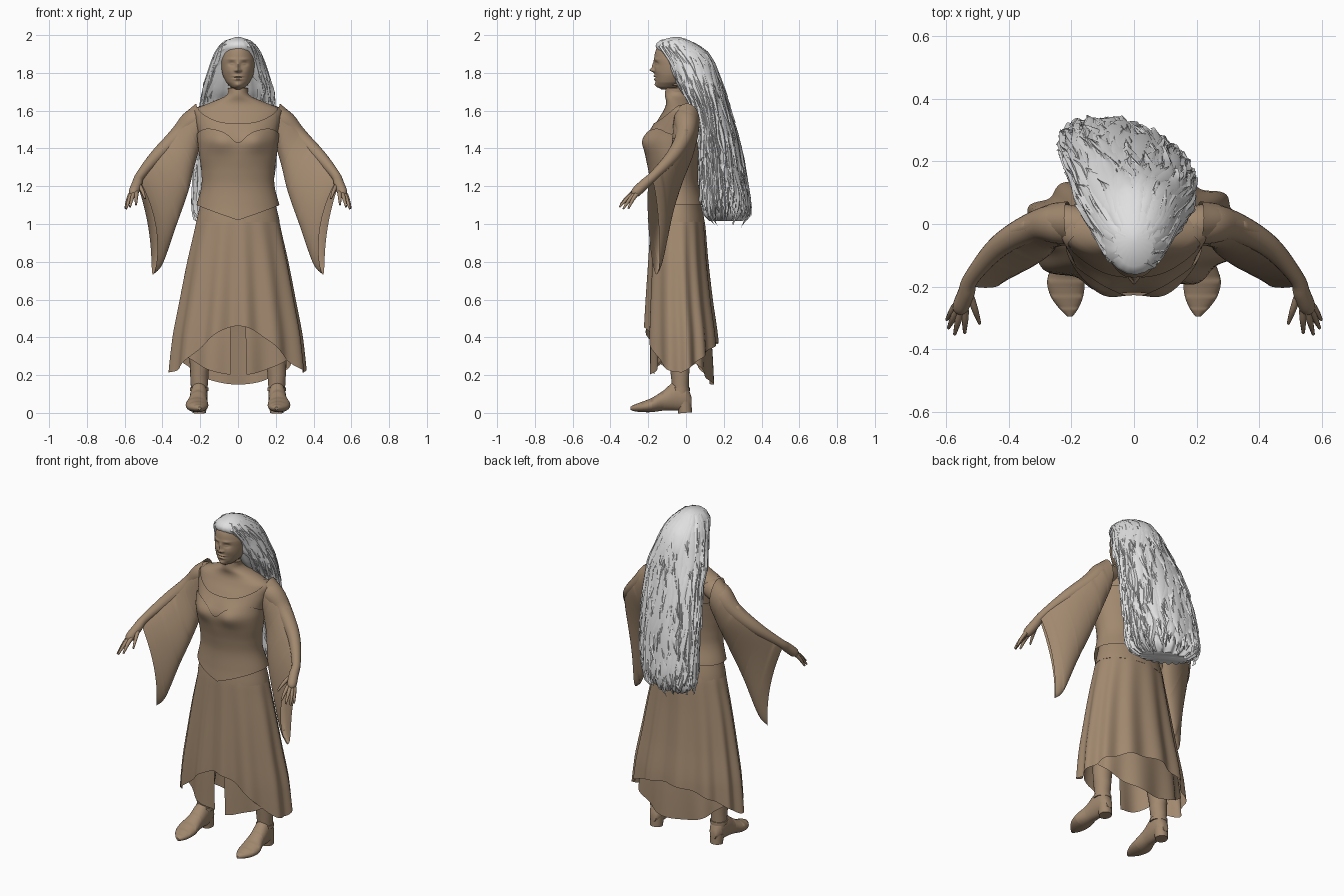
import bpy, bmesh, math, random
from math import sin, cos, pi, exp, tau
from mathutils import Vector

random.seed(4)
if "Cube" in bpy.data.objects:
    bpy.data.objects.remove(bpy.data.objects["Cube"])


def material(name, rgb):
    m = bpy.data.materials.new(name)
    m.use_nodes = True
    m.diffuse_color = (*rgb, 1)
    m.node_tree.nodes["Principled BSDF"].inputs["Base Color"].default_value = (*rgb, 1)
    return m


BROWN = material("warm brown", (0.36, 0.25, 0.16))
GREY = material("light grey", (0.74, 0.74, 0.74))


def finish(name, bm, mat, angle=45):
    bmesh.ops.recalc_face_normals(bm, faces=bm.faces)
    me = bpy.data.meshes.new(name)
    bm.to_mesh(me)
    bm.free()
    ob = bpy.data.objects.new(name, me)
    bpy.context.collection.objects.link(ob)
    me.materials.append(mat)
    bpy.ops.object.select_all(action="DESELECT")
    ob.select_set(True)
    bpy.context.view_layer.objects.active = ob
    bpy.ops.object.shade_smooth_by_angle(angle=math.radians(angle))


def add_grid(bm, rows, closed=True, caps=False):
    vs = [[bm.verts.new(p) for p in r] for r in rows]
    n = len(vs[0])
    for a, b in zip(vs, vs[1:]):
        for i in range(n if closed else n - 1):
            j = (i + 1) % n
            bm.faces.new((a[i], a[j], b[j], b[i]))
    if caps:
        bm.faces.new(vs[0])
        bm.faces.new(vs[-1])


def loft(name, rows, mat, closed=True, caps=False):
    bm = bmesh.new()
    add_grid(bm, rows, closed, caps)
    finish(name, bm, mat)


def spline(rows, i, f):
    """Smooth curve through rows of numbers between row i and i+1."""
    p = [rows[min(max(k, 0), len(rows) - 1)] for k in range(i - 1, i + 3)]
    return [b + 0.5 * f * (c - a + f * (2 * a - 5 * b + 4 * c - d + f * (3 * (b - c) + d - a)))
            for a, b, c, d in zip(*p)]


def at_height(prof, z):
    z = min(max(z, prof[-1][0]), prof[0][0])
    for i in range(len(prof) - 1):
        if z >= prof[i + 1][0]:
            return spline(prof, i, (prof[i][0] - z) / (prof[i][0] - prof[i + 1][0]))


def surf(prof, z, th, off=0.0, bumps=()):
    """Point on a profile of (z, centre x, half width, front y, back y, skew); th = 0 is the front."""
    _, cx, rx, yf, yb, *skew = at_height(prof, z)
    x = cx + (rx + off) * sin(th)
    y = (yf + yb) / 2 - ((yb - yf) / 2 + off) * cos(th) - sum(skew) * sin(th)
    if cos(th) > 0:
        for bx, bz, sx, sz, amt in bumps:
            for b in {bx, -bx}:
                y -= amt * exp(-((x - b) / sx) ** 2 - ((z - bz) / sz) ** 2) * min(1, 3 * cos(th))
    return Vector((x, y, z))


def shell(name, prof, mat, top, bottom, off=0.0, n=96, m=40, gap=0.0, fold=0.0, folds=12,
          bumps=(), caps=False):
    rows = []
    for k in range(m + 1):
        t = k / m
        row = []
        for i in range(n + (1 if gap else 0)):
            th = gap + (tau - 2 * gap) * i / n
            z = top(th) + (bottom(th) - top(th)) * t
            row.append(surf(prof, z, th, off + fold * t * sin(folds * th + 0.6 * sin(3 * th)), bumps))
        rows.append(row)
    loft(name, rows, mat, not gap, caps)


def tube(name, pts, n=14):
    """Round limb through points of (x, y, z, radius)."""
    path = [spline(pts, i, k / 5) for i in range(len(pts) - 1) for k in range(5)] + [pts[-1]]
    ps = [Vector(p[:3]) for p in path]
    rows = []
    for k, p in enumerate(ps):
        q = (ps[min(k + 1, len(ps) - 1)] - ps[max(k - 1, 0)]).to_track_quat("Z", "Y")
        rows.append([p + q @ Vector((cos(tau * i / n), sin(tau * i / n), 0)) * path[k][3]
                     for i in range(n)])
    loft(name, rows, BROWN, caps=True)


def level(z):
    return lambda th: z


# Body and head
torso = [(1.72, 0, .05, -.108, -.005), (1.68, 0, .062, -.112, .012), (1.645, 0, .14, -.105, .045),
         (1.61, 0, .218, -.115, .062), (1.55, 0, .215, -.15, .068), (1.48, 0, .2, -.185, .065),
         (1.43, 0, .194, -.2, .06), (1.36, 0, .186, -.195, .05), (1.28, 0, .175, -.18, .045),
         (1.2, 0, .175, -.17, .05), (1.1, 0, .2, -.175, .08), (1.0, 0, .222, -.186, .1)]
bust = [(.095, 1.44, .07, .06, .026)]
shell("body", torso, BROWN, level(1.72), level(1.01), m=60, bumps=bust, caps=True)

skull = [(1.968, 0, .02, -.11, -.03), (1.93, 0, .07, -.155, .04), (1.88, 0, .088, -.168, .055),
         (1.84, 0, .089, -.168, .05), (1.79, 0, .081, -.165, .03), (1.75, 0, .063, -.16, 0),
         (1.725, 0, .038, -.15, -.04), (1.712, 0, .012, -.13, -.08)]
face = [(.034, 1.848, .017, .011, -.011), (.032, 1.847, .011, .006, .006),
        (.034, 1.872, .022, .007, .004), (0, 1.835, .009, .022, .012), (0, 1.814, .012, .010, .022),
        (.014, 1.812, .006, .006, .008), (.045, 1.81, .02, .02, .004), (0, 1.783, .022, .005, .008),
        (0, 1.775, .024, .003, -.005), (0, 1.766, .018, .006, .008), (0, 1.736, .018, .012, .01)]
shell("head", skull, BROWN, level(1.968), level(1.712), n=128, m=84, bumps=face, caps=True)
tube("neck", [(0, -.05, 1.78, .05), (0, -.055, 1.72, .052), (0, -.045, 1.64, .05)], n=32)


# Dress top: shoulder yoke, then bodice with sweetheart edge and pointed waist
def neckline(th):
    return 1.533 + .098 * abs(sin(th)) ** 3 + (.04 * cos(th) ** 2 if cos(th) < 0 else 0)


def sweetheart(th):
    return 1.475 + (.03 * sin(2 * th) ** 2 - .045 * exp(-(sin(th) / .2) ** 2) if cos(th) > 0 else .01)


shell("yoke", torso, BROWN, neckline, level(1.4), off=.01, m=16, bumps=bust)
shell("bodice", torso, BROWN, sweetheart,
      lambda th: 1.1 - (.08 * (1 - abs(sin(th))) if cos(th) > 0 else 0), off=.019, m=50, bumps=bust)

# Overskirt with dipping sides, and a split underskirt
skirt = [(1.14, 0, .188, -.172, .075), (1.0, 0, .222, -.185, .1), (.8, 0, .265, -.195, .115),
         (.6, 0, .302, -.205, .135), (.4, 0, .338, -.212, .16), (.15, 0, .36, -.21, .17)]
shell("overskirt", skirt, BROWN, level(1.13),
      lambda th: .215 + (.245 * cos(th) ** 3 if cos(th) > 0 else .155 * abs(cos(th)) ** 1.2),
      fold=.013, n=144)
shell("underskirt", skirt, BROWN, level(.75),
      lambda th: .2 + .13 * sin(th) ** 2 if cos(th) > 0 else .33 - .18 * abs(cos(th)) ** 1.3,
      off=-.03, gap=.13, fold=.012, folds=9)

# Legs, shoes, sleeves, arms and hands, one set per side
shoe = [(.03, .205, .02, .035, .08), (.0, .205, .04, .012, .15), (-.06, .207, .046, .012, .165),
        (-.12, .211, .048, .012, .118), (-.18, .217, .06, .004, .08), (-.23, .214, .052, .004, .06),
        (-.27, .208, .03, .008, .045), (-.295, .204, .008, .016, .032)]
cuffs = [(.222, .005, 1.638, .195, 0, 1.44, .07), (.29, .005, 1.578, .21, -.01, 1.38, .068),
         (.35, -.01, 1.503, .238, -.03, 1.28, .062), (.415, -.04, 1.428, .268, -.07, 1.16, .056),
         (.472, -.092, 1.355, .325, -.105, 1.0, .05), (.516, -.15, 1.29, .4, -.135, .79, .042),
         (.538, -.188, 1.248, .45, -.155, .732, .034)]
tips = [(.57, -.262, 1.158, .597, -.305, 1.082), (.563, -.272, 1.158, .592, -.332, 1.08),
        (.552, -.276, 1.162, .572, -.352, 1.09), (.538, -.274, 1.168, .54, -.347, 1.102),
        (.52, -.235, 1.2, .492, -.318, 1.135)]
for s, side in ((1, "left"), (-1, "right")):
    tube(side + "_leg", [(s * .13, -.04, .75, .09), (s * .17, -.04, .5, .068),
                         (s * .2, -.035, .3, .056), (s * .205, -.03, .16, .046),
                         (s * .205, -.025, .07, .042)], n=24)
    rows = []
    for i in range(len(shoe) - 1):
        for k in range(5):
            y, cx, w, lo, hi = spline(shoe, i, k / 4)
            rows.append([(s * (cx + w * cos(a)), y, (lo + hi) / 2 + (hi - lo) / 2 * sin(a))
                         for a in (tau * j / 24 for j in range(24))])
    loft(side + "_shoe", rows, BROWN, caps=True)
    tube(side + "_heel", [(s * .205, -.005, .0, .036), (s * .205, -.01, .06, .04)], n=20)
    tube(side + "_boot_cuff", [(s * .205, -.03, .115, .05), (s * .205, -.03, .135, .05)], n=24)

    # Hanging bell sleeve, its opening bowed in towards the body
    rows = []
    for i in range(len(cuffs) - 1):
        for k in range(6):
            c = spline(cuffs, i, k / 5)
            d = spline(cuffs, i, min(k / 5 + .1, 1.0))
            e = spline(cuffs, i, max(k / 5 - .1, 0.0))
            a, b = Vector(c[:3]), Vector(c[3:6])
            out = (Vector(d[:3]) + Vector(d[3:6]) - Vector(e[:3]) - Vector(e[3:6])).cross(a - b)
            out.z = 0
            out.normalize()
            bow = Vector((-.038 * ((i + k / 5) / 6) ** 2, 0, 0))
            ring = [(a + b) / 2 + (a - b) / 2 * cos(t) + out * c[6] * sin(t) + bow * sin(t) ** 2
                    for t in (tau * j / 32 for j in range(32))]
            rows.append([(s * p.x, p.y, p.z) for p in ring])
    loft(side + "_sleeve", rows, BROWN)
    tube(side + "_arm", [(s * .15, -.01, 1.57, .056), (s * .235, .0, 1.545, .064),
                         (s * .318, -.008, 1.465, .048), (s * .43, -.07, 1.36, .036),
                         (s * .517, -.17, 1.257, .025), (s * .535, -.22, 1.212, .027),
                         (s * .553, -.265, 1.168, .026), (s * .558, -.28, 1.152, .012)], n=20)
    for k, (x, y, z, u, v, w) in enumerate(tips):
        tube(f"{side}_finger_{k + 1}",
             [(s * x, y, z, .012), (s * (x + u) / 2, (y + v) / 2, (z + w) / 2 + .006, .01),
              (s * u, v, w, .005)], n=8)

# Hair: one long mass swept to one side, with layered locks over it
hair = [(1.99, 0, .015, -.07, -.03, 0), (1.976, 0, .06, -.135, .012, 0),
        (1.946, 0, .095, -.164, .065, 0), (1.91, 0, .118, -.145, .112, 0),
        (1.85, 0, .138, -.108, .148, 0), (1.78, 0, .158, -.075, .172, .005),
        (1.7, 0, .183, -.03, .197, .01), (1.64, -.005, .188, .02, .217, .02),
        (1.5, -.012, .198, .055, .257, .03), (1.35, -.02, .206, .072, .292, .04),
        (1.12, -.03, .198, .09, .322, .05), (1.045, -.035, .175, .11, .31, .05),
        (1.015, -.04, .13, .14, .28, .04)]
shell("hair_mass", hair, GREY, level(1.99), level(1.015), off=-.003, fold=.011, folds=19,
      m=60, n=120, caps=True)
bm = bmesh.new()
for k in range(380):
    th = random.uniform(.7, tau - .7)
    z0 = random.choice((1.985, 1.96, 1.9, 1.75, 1.6, 1.45, 1.3)) - random.uniform(0, .06)
    z1 = max(z0 - random.uniform(.15, .45), random.uniform(1.015, 1.12))
    w, lift = random.uniform(.012, .03), random.uniform(.003, .014)
    wave, phase = random.uniform(.03, .14), random.uniform(0, tau)
    drop = random.uniform(0, .03)
    rows = []
    for j in range(11):
        t = j / 10
        z = z0 + (z1 - z0) * t
        half = w * (.35 + .9 * sin(pi * min(t + .1, 1)) ** .7) / max(at_height(hair, z)[2], .05)
        mid = th + wave * sin(phase + 5 * t)
        rows.append([surf(hair, z - .015 * e * t, mid + e * half,
                          lift * (.4 + t + 2 * max(1.25 - z, 0)) - .008 * abs(e))
                     - Vector((0, 0, drop * t ** 3)) for e in (-1, 0, 1)])
    add_grid(bm, rows, closed=False)
finish("hair_locks", bm, GREY, 50)
